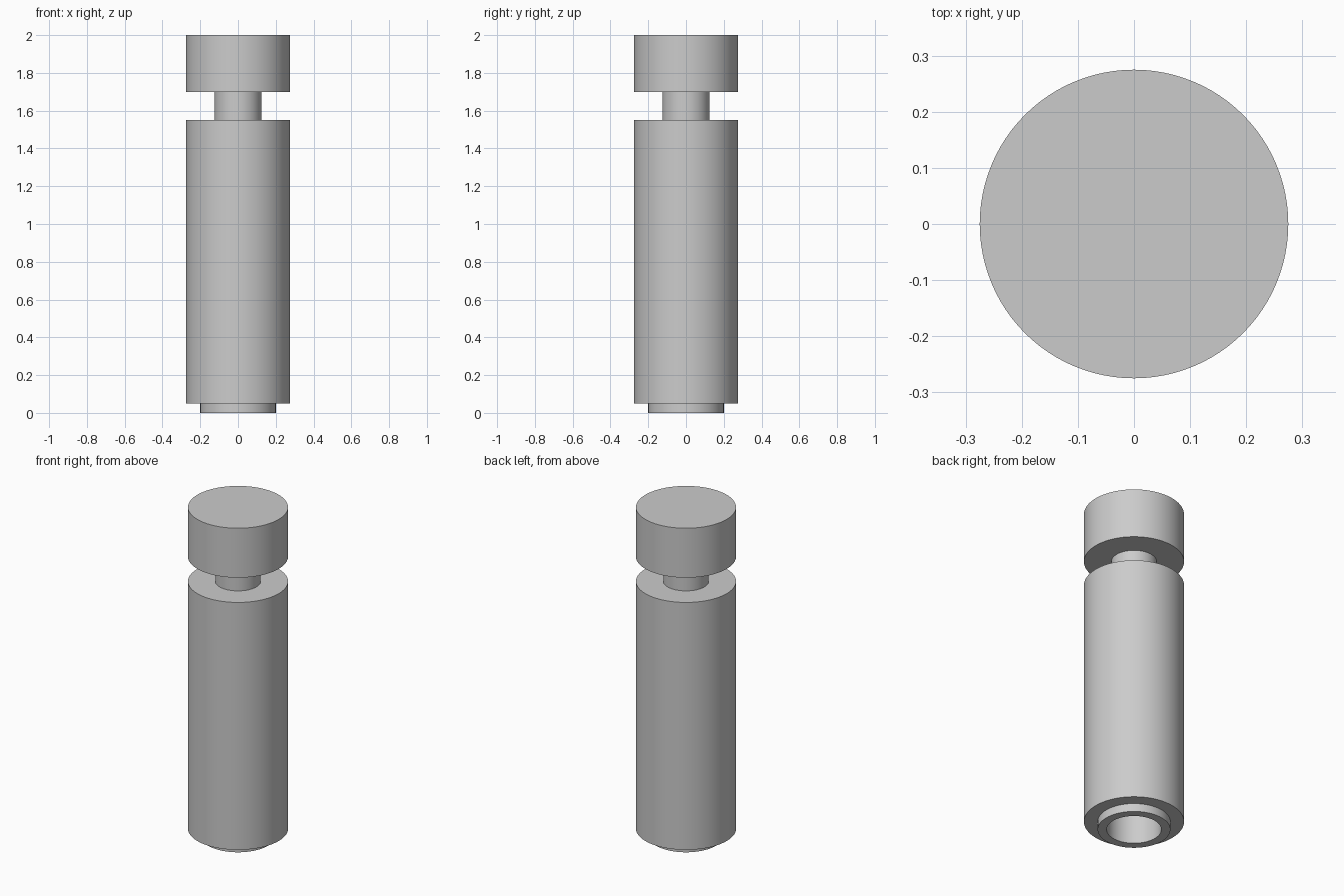
import bpy
import bmesh
from math import cos, sin, tau, radians

SEGMENTS = 96

cube = bpy.data.objects.get("Cube")
if cube:
    bpy.data.objects.remove(cube, do_unlink=True)

grey = bpy.data.materials.new("plain grey")
grey.use_nodes = True
colour = (0.6, 0.6, 0.6, 1)
grey.diffuse_color = colour
grey.node_tree.nodes["Principled BSDF"].inputs["Base Color"].default_value = colour


def lathe(name, profile):
    """Turn a (radius, height) profile around z; radius 0 closes with a flat disc."""
    bm = bmesh.new()
    rings = []
    for r, z in profile:
        if r == 0:
            rings.append(None)
            continue
        rings.append([bm.verts.new((r * cos(tau * i / SEGMENTS), r * sin(tau * i / SEGMENTS), z))
                      for i in range(SEGMENTS)])
    for low, high in zip(rings, rings[1:]):
        if low is None:
            bm.faces.new(high[::-1])
        elif high is None:
            bm.faces.new(low)
        else:
            for i in range(SEGMENTS):
                j = (i + 1) % SEGMENTS
                bm.faces.new((low[i], low[j], high[j], high[i]))
    mesh = bpy.data.meshes.new(name)
    bm.to_mesh(mesh)
    bm.free()
    mesh.materials.append(grey)
    obj = bpy.data.objects.new(name, mesh)
    bpy.context.collection.objects.link(obj)
    bpy.ops.object.select_all(action='DESELECT')
    obj.select_set(True)
    bpy.context.view_layer.objects.active = obj
    bpy.ops.object.shade_smooth_by_angle(angle=radians(30))
    return obj


body_r, neck_r, spigot_r, bore_r = 0.275, 0.125, 0.2, 0.15
spigot_top, bore_top, body_top, neck_top, cap_top = 0.05, 1.0, 1.55, 1.7, 2.0

# Main barrel with the spigot below it and a blind bore from the bottom
lathe("barrel", [(0, bore_top), (bore_r, bore_top), (bore_r, 0), (spigot_r, 0),
                 (spigot_r, spigot_top), (body_r, spigot_top),
                 (body_r, body_top), (neck_r, body_top)])

# Narrow neck between barrel and head
lathe("neck", [(neck_r, body_top), (neck_r, neck_top)])

# Solid round head
lathe("head", [(neck_r, neck_top), (body_r, neck_top), (body_r, cap_top), (0, cap_top)])
